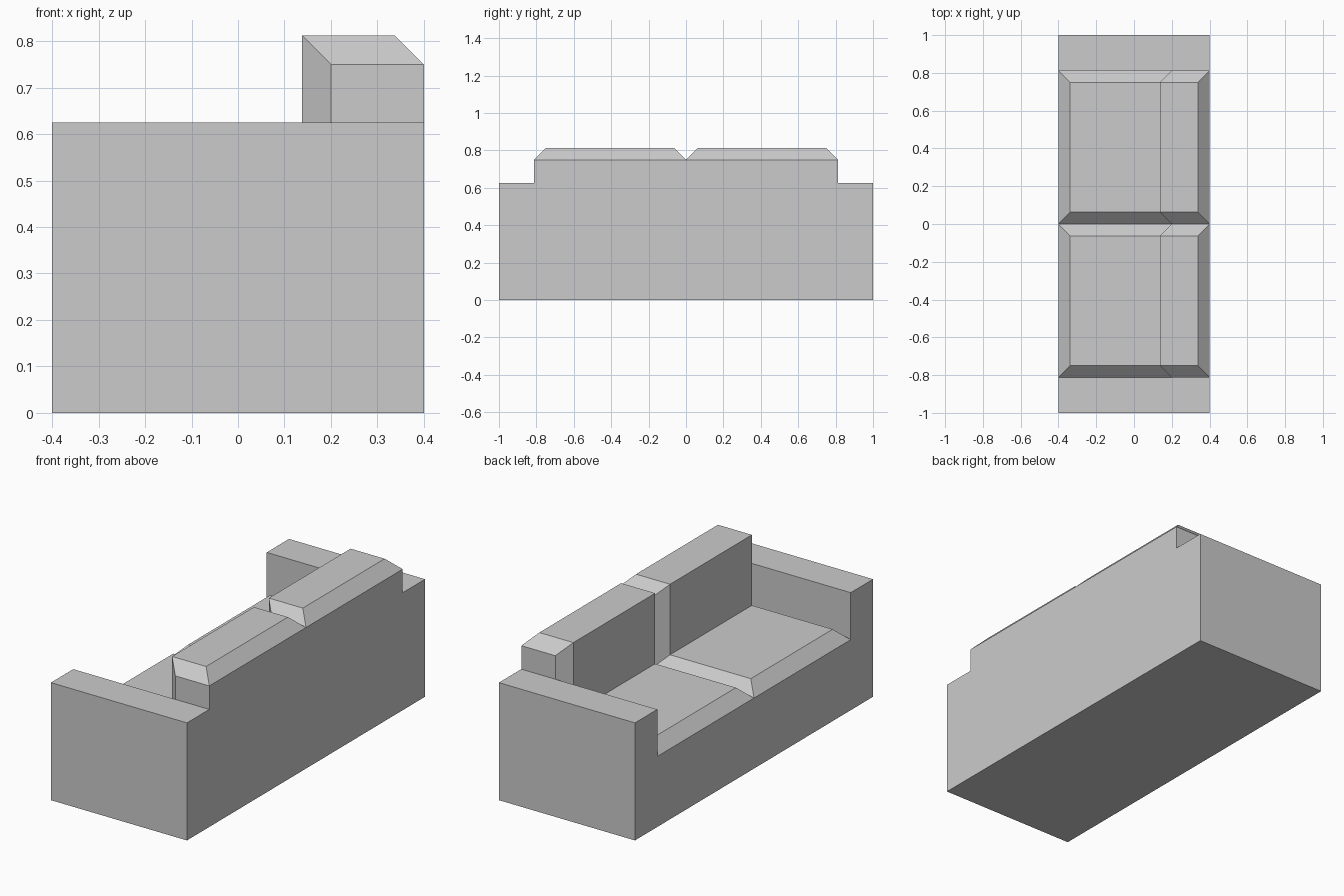
import bpy
import bmesh
from mathutils import Vector

cube = bpy.data.objects.get("Cube")
if cube:
    bpy.data.objects.remove(cube, do_unlink=True)

# Main dimensions
DEPTH, LENGTH = 0.4, 1.0          # half extents
BACK_X = 0.2                      # front plane of the backrest
ARM_Y = 0.8125                    # inner plane of the arms
SEAT_Z, ARM_Z, BACK_Z = 0.375, 0.625, 0.75
PUFF = 0.0625                     # cushion thickness and chamfer

grey = bpy.data.materials.new("light_grey_fabric")
grey.use_nodes = True
colour = (0.6, 0.6, 0.6, 1)
grey.diffuse_color = colour
grey.node_tree.nodes["Principled BSDF"].inputs["Base Color"].default_value = colour


def make_object(name, bm):
    bmesh.ops.recalc_face_normals(bm, faces=bm.faces)
    mesh = bpy.data.meshes.new(name)
    bm.to_mesh(mesh)
    bm.free()
    mesh.materials.append(grey)
    obj = bpy.data.objects.new(name, mesh)
    bpy.context.collection.objects.link(obj)
    return obj


def build_frame():
    """Seat base, backrest and arms as one closed skin around filled blocks."""
    cuts = ([-DEPTH, BACK_X, DEPTH],
            [-LENGTH, -ARM_Y, ARM_Y, LENGTH],
            [0, SEAT_Z, ARM_Z, BACK_Z])

    def filled(cell):
        if any(not 0 <= c < len(k) - 1 for c, k in zip(cell, cuts)):
            return False
        x, y, z = cell
        top = 2 if y != 1 else (3 if x == 1 else 1)
        return z < top

    bm = bmesh.new()
    for x in range(2):
        for y in range(3):
            for z in range(3):
                cell = (x, y, z)
                if not filled(cell):
                    continue
                for axis in range(3):
                    for side in (0, 1):
                        beside = list(cell)
                        beside[axis] += 2 * side - 1
                        if filled(beside):
                            continue
                        u, v = [a for a in range(3) if a != axis]
                        corners = []
                        for du, dv in ((0, 0), (1, 0), (1, 1), (0, 1)):
                            i = list(cell)
                            i[axis] += side
                            i[u] += du
                            i[v] += dv
                            corners.append(bm.verts.new([cuts[a][i[a]] for a in range(3)]))
                        bm.faces.new(corners)
    bmesh.ops.remove_doubles(bm, verts=bm.verts, dist=0.0001)
    bmesh.ops.recalc_face_normals(bm, faces=bm.faces)
    bmesh.ops.dissolve_limit(bm, angle_limit=0.01, verts=bm.verts, edges=bm.edges)
    return make_object("sofa_frame", bm)


def build_cushion(name, y0, y1):
    """Seat and back padding in one L shape, chamfered all round."""
    outer = [(-DEPTH, SEAT_Z), (BACK_X, SEAT_Z), (BACK_X, BACK_Z), (DEPTH, BACK_Z)]
    shift = [(1, 1), (-1, 1), (-1, 1), (-1, 1)]
    inner = [(x + sx * PUFF, z + sz * PUFF) for (x, z), (sx, sz) in zip(outer, shift)]
    sections = [(outer, y0), (inner, y0 + PUFF), (inner, y1 - PUFF), (outer, y1)]

    bm = bmesh.new()
    rings = [[bm.verts.new(Vector((x, y, z))) for x, z in prof] for prof, y in sections]
    for a, b in zip(rings, rings[1:] + rings[:1]):
        for i in range(3):
            bm.faces.new((a[i], a[i + 1], b[i + 1], b[i]))
    for end in (0, 3):
        bm.faces.new([ring[end] for ring in rings])
    return make_object(name, bm)


build_frame()
build_cushion("cushion_front_half", -ARM_Y, 0)
build_cushion("cushion_rear_half", 0, ARM_Y)
